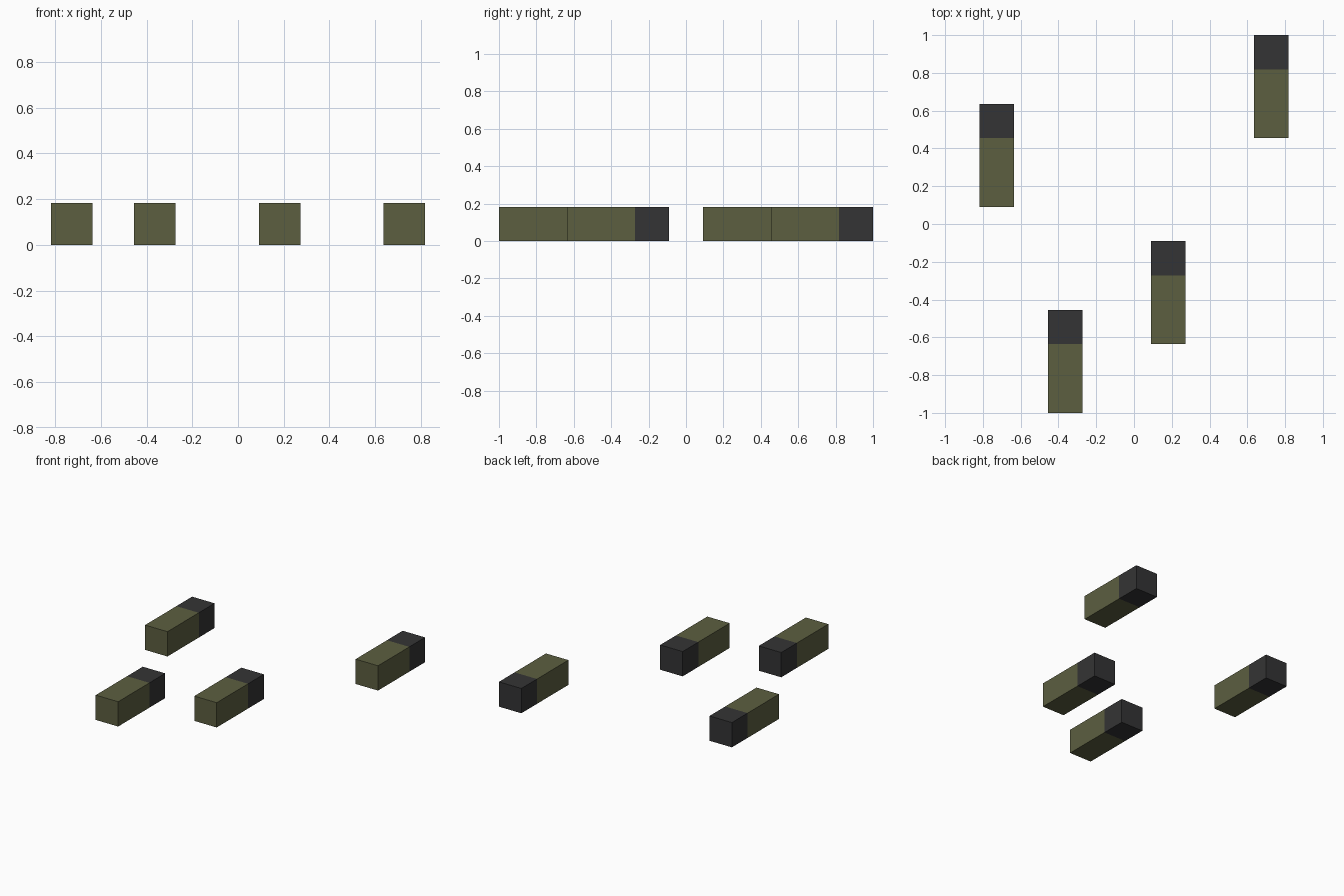
import bpy, bmesh
from mathutils import Vector

if "Cube" in bpy.data.objects:
    bpy.data.objects.remove(bpy.data.objects["Cube"])

U = 1 / 11  # half the block width


def material(name, color):
    m = bpy.data.materials.new(name)
    m.diffuse_color = (*color, 1)
    m.use_nodes = True
    m.node_tree.nodes["Principled BSDF"].inputs["Base Color"].default_value = m.diffuse_color
    return m


olive = material("olive", (0.107, 0.113, 0.051))
charcoal = material("charcoal", (0.034, 0.034, 0.035))


def block(name, x, y):
    """Long block with a dark rear end; x, y is its base centre in units."""
    bm = bmesh.new()
    bmesh.ops.create_cube(bm, size=2 * U)
    for v in bm.verts:
        v.co.y *= 3
    # cut off the rear third for the dark end
    bmesh.ops.bisect_plane(bm, geom=bm.verts[:] + bm.edges[:] + bm.faces[:],
                           plane_co=Vector((0, U, 0)), plane_no=Vector((0, 1, 0)))
    for f in bm.faces:
        f.material_index = int(f.calc_center_median().y > U)
    mesh = bpy.data.meshes.new(name)
    bm.to_mesh(mesh)
    bm.free()
    mesh.materials.append(olive)
    mesh.materials.append(charcoal)
    ob = bpy.data.objects.new(name, mesh)
    ob.location = (x * U, y * U, U)
    bpy.context.collection.objects.link(ob)


# four separate blocks, left to right
for name, x, y in (("far_left_block", -8, 4), ("near_left_block", -4, -8),
                   ("near_right_block", 2, -4), ("far_right_block", 8, 8)):
    block(name, x, y)
